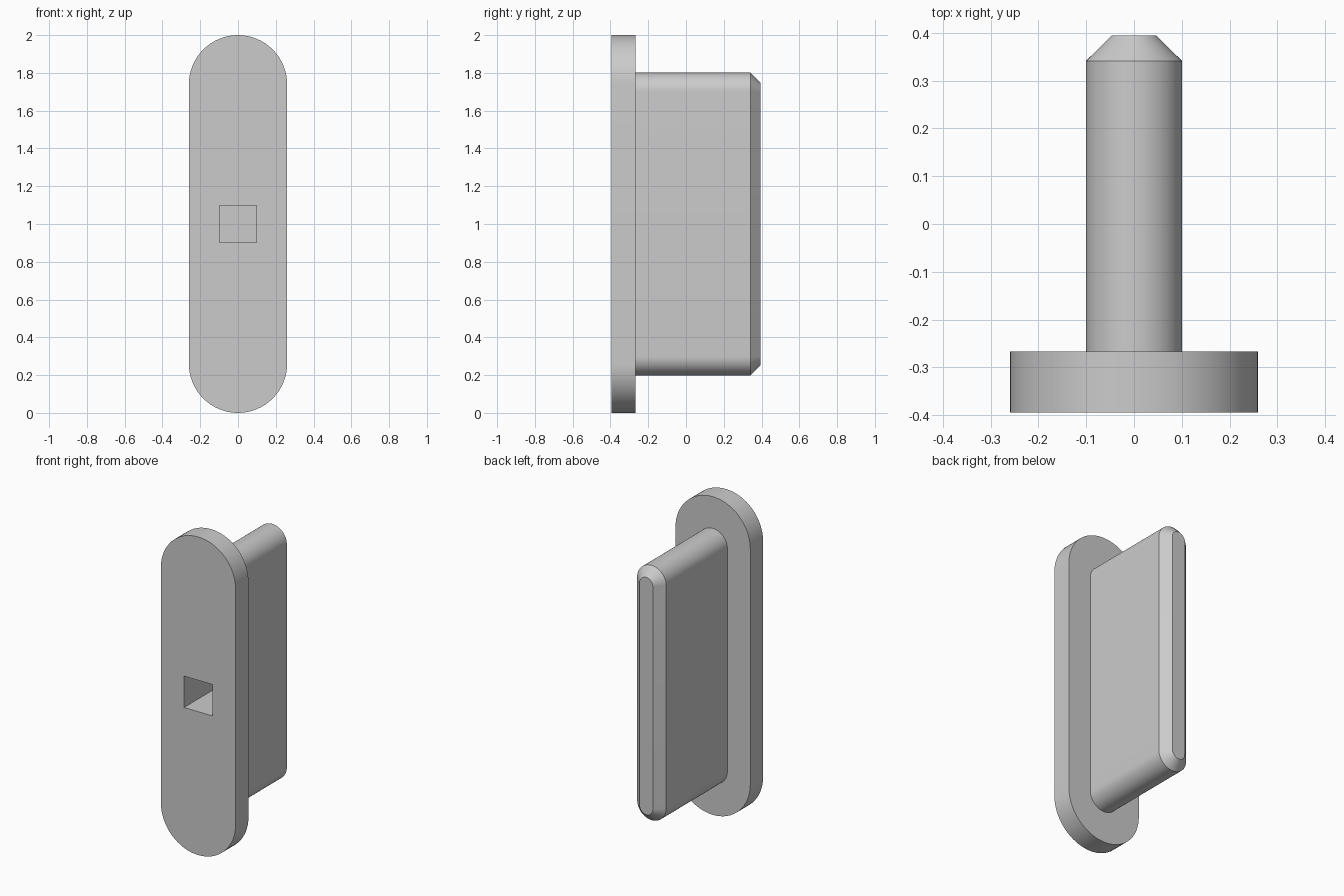
import bpy
import bmesh
from math import cos, sin, pi, radians

cube = bpy.data.objects.get("Cube")
if cube:
    bpy.data.objects.remove(cube, do_unlink=True)

# Plain grey material
grey = bpy.data.materials.new("plain_grey")
grey.use_nodes = True
colour = (0.6, 0.6, 0.6, 1)
grey.diffuse_color = colour
grey.node_tree.nodes["Principled BSDF"].inputs["Base Color"].default_value = colour

MID = 1.0      # height of the centre
ARC = 32       # segments per rounded end


def add_object(name, bm):
    bmesh.ops.recalc_face_normals(bm, faces=bm.faces)
    mesh = bpy.data.meshes.new(name)
    bm.to_mesh(mesh)
    bm.free()
    mesh.materials.append(grey)
    obj = bpy.data.objects.new(name, mesh)
    bpy.context.collection.objects.link(obj)
    return obj


def slot_loft(name, straight, sections):
    """Round-ended bar lofted along y; sections are (y, end radius)."""
    bm = bmesh.new()
    rings = []
    for y, r in sections:
        ring = []
        for side in (1, -1):
            for i in range(ARC + 1):
                a = pi * i / ARC
                ring.append(bm.verts.new((side * r * cos(a), y,
                                          MID + side * (straight + r * sin(a)))))
        rings.append(ring)
    n = len(rings[0])
    for a, b in zip(rings, rings[1:]):
        for i in range(n):
            j = (i + 1) % n
            bm.faces.new((a[i], a[j], b[j], b[i]))
    bm.faces.new(rings[0])
    bm.faces.new(rings[-1])
    return add_object(name, bm)


def combine(target, other, operation):
    mod = target.modifiers.new(operation.lower(), 'BOOLEAN')
    mod.operation = operation
    mod.solver = 'EXACT'
    mod.object = other
    bpy.context.view_layer.objects.active = target
    bpy.ops.object.modifier_apply(modifier=mod.name)
    bpy.data.objects.remove(other, do_unlink=True)


# Front plate and chamfered tongue
body = slot_loft("plate_and_tongue", 0.74, [(-0.395, 0.26), (-0.267, 0.26)])
tongue = slot_loft("tongue", 0.7, [(-0.32, 0.101), (0.341, 0.101), (0.395, 0.046)])
combine(body, tongue, 'UNION')

# Square blind socket in the front
bm = bmesh.new()
bmesh.ops.create_cube(bm, size=1)
bmesh.ops.scale(bm, vec=(0.197, 0.5, 0.197), verts=bm.verts)
bmesh.ops.translate(bm, vec=(0, -0.245, MID), verts=bm.verts)
socket = add_object("socket_cutter", bm)
socket.hide_render = True
combine(body, socket, 'DIFFERENCE')

# Smooth round ends, sharp rims
bpy.ops.object.select_all(action='DESELECT')
body.select_set(True)
bpy.context.view_layer.objects.active = body
bpy.ops.object.shade_smooth_by_angle(angle=radians(30))
